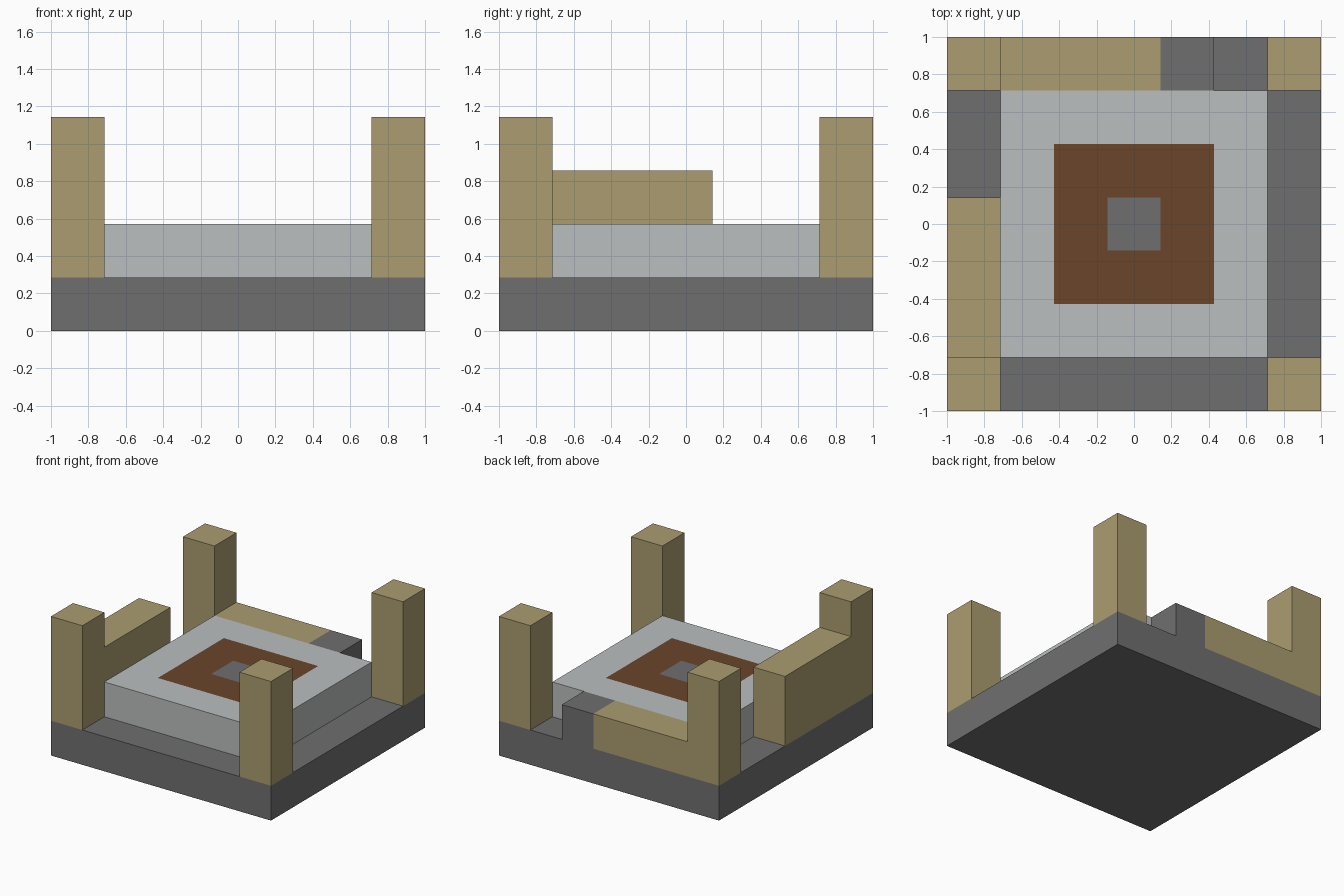
import bpy
import bmesh
from mathutils import Vector

cube = bpy.data.objects.get("Cube")
if cube:
    bpy.data.objects.remove(cube, do_unlink=True)

U = 2 / 7  # one grid unit: the base is seven units wide


def material(name, rgb):
    mat = bpy.data.materials.new(name)
    mat.use_nodes = True
    color = (*rgb, 1)
    mat.diffuse_color = color
    mat.node_tree.nodes["Principled BSDF"].inputs["Base Color"].default_value = color
    return mat


STONE = material("dark grey stone", (0.159, 0.159, 0.159))
WOOD = material("tan wood", (0.407, 0.337, 0.162))
PALE = material("pale grey stone", (0.497, 0.521, 0.521))
BROWN = material("brown", (0.144, 0.060, 0.024))


def box(name, low, high, *mats, insets=0):
    """Box between two corners in grid units; each top inset takes the next material."""
    low, high = Vector(low) * U, Vector(high) * U
    bm = bmesh.new()
    bmesh.ops.create_cube(bm, size=1)
    bmesh.ops.scale(bm, vec=high - low, verts=bm.verts)
    bmesh.ops.translate(bm, vec=(low + high) / 2, verts=bm.verts)
    bm.normal_update()
    top = max(bm.faces, key=lambda f: f.normal.z)
    for i in range(insets):
        bmesh.ops.inset_individual(bm, faces=[top], thickness=U, use_even_offset=True)
        top.material_index = i + 1
    mesh = bpy.data.meshes.new(name)
    bm.to_mesh(mesh)
    bm.free()
    for mat in mats:
        mesh.materials.append(mat)
    obj = bpy.data.objects.new(name, mesh)
    bpy.context.collection.objects.link(obj)
    return obj


# Base and raised floor with its concentric inlays
box("base", (-3.5, -3.5, 0), (3.5, 3.5, 1), STONE)
box("raised_floor", (-2.5, -2.5, 1), (2.5, 2.5, 2), PALE, BROWN, STONE, insets=2)

# Corner pillars
for x, side in ((-3, "right"), (3, "left")):
    for y, end in ((-3, "front"), (3, "back")):
        box(f"{end}_{side}_pillar", (x - 0.5, y - 0.5, 1), (x + 0.5, y + 0.5, 4), WOOD)

# Broken walls
box("right_wall", (-3.5, -2.5, 1), (-2.5, 0.5, 3), WOOD)
box("back_wall", (-2.5, 2.5, 1), (0.5, 3.5, 2), WOOD)
box("back_wall_stone", (0.5, 2.5, 1), (1.5, 3.5, 2), STONE)
